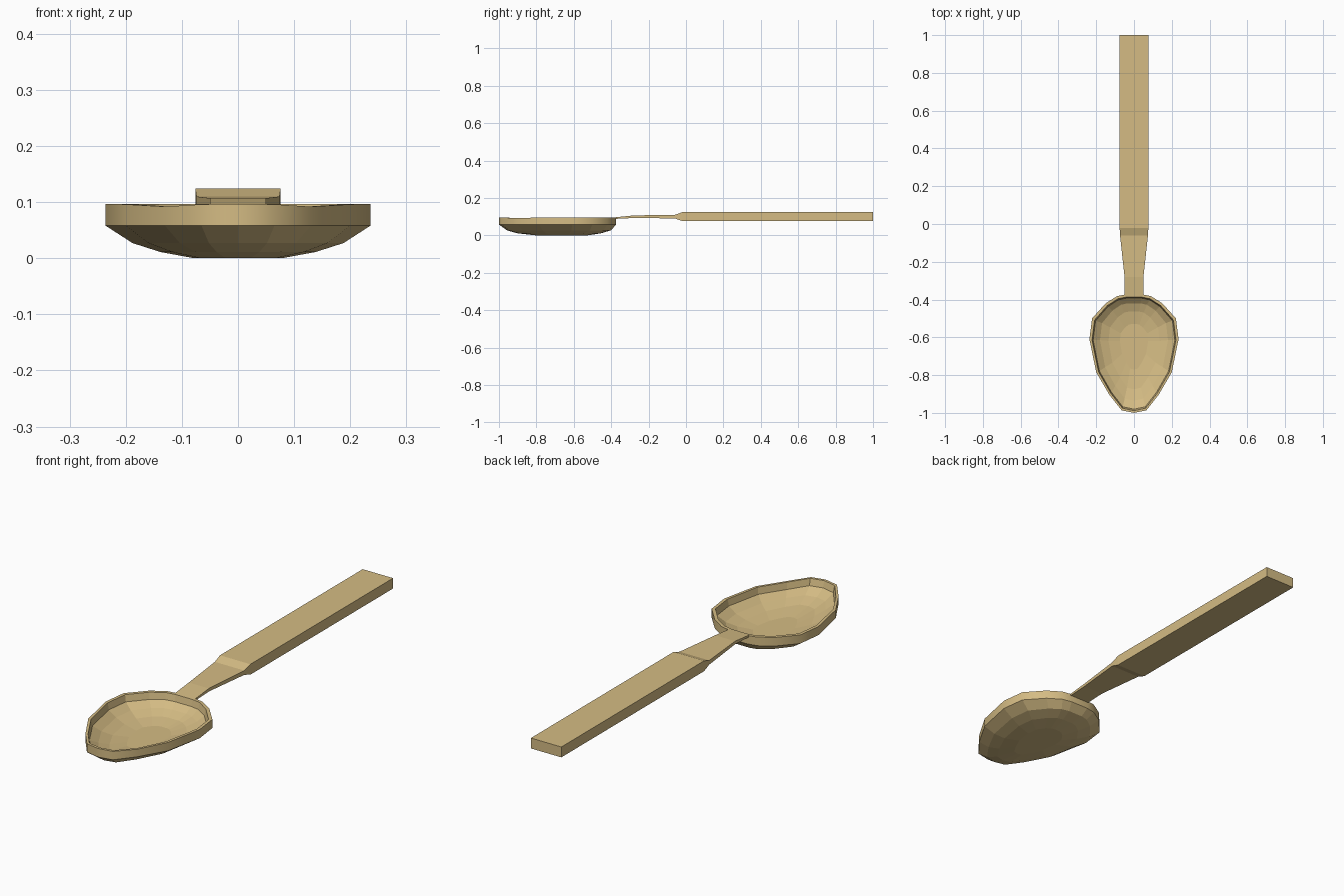
import bpy, bmesh

if "Cube" in bpy.data.objects:
    bpy.data.objects.remove(bpy.data.objects["Cube"])

wood = bpy.data.materials.new("pale_wood")
wood.diffuse_color = (0.66, 0.50, 0.23, 1)
wood.use_nodes = True
wood.node_tree.nodes["Principled BSDF"].inputs["Base Color"].default_value = wood.diffuse_color


def loft(name, rings, smooth_band=None):
    """Skin a list of equal-length closed rings and cap both ends."""
    bm = bmesh.new()
    loops = [[bm.verts.new(p) for p in ring] for ring in rings]
    n = len(loops[0])
    for k, (a, b) in enumerate(zip(loops, loops[1:])):
        for i in range(n):
            j = (i + 1) % n
            f = bm.faces.new((a[i], a[j], b[j], b[i]))
            f.smooth = k == smooth_band
    bm.faces.new(loops[0])
    bm.faces.new(loops[-1])
    bmesh.ops.recalc_face_normals(bm, faces=bm.faces[:])
    me = bpy.data.meshes.new(name)
    bm.to_mesh(me)
    bm.free()
    me.materials.append(wood)
    ob = bpy.data.objects.new(name, me)
    bpy.context.collection.objects.link(ob)
    return ob


# Bowl: half outline of the rim (x, y, rim height), mirrored to a closed egg shape
half = [(0.065, -0.987, 0.096), (0.13, -0.905, 0.092), (0.2, -0.785, 0.096),
        (0.236, -0.61, 0.097), (0.222, -0.5, 0.097), (0.15, -0.42, 0.097),
        (0.09, -0.382, 0.097), (0.045, -0.373, 0.096)]
outline = [(0, -1.0, 0.097)] + half + [(-x, y, z) for x, y, z in reversed(half)]


def bowl_ring(half_width, y_front, y_back, z=None, drop=0.0):
    """Rim outline refitted to a given width and y range."""
    sx = half_width / 0.236
    sy = (y_back - y_front) / 0.627
    return [(x * sx, y_front + (y + 1.0) * sy, rz - drop if z is None else z)
            for x, y, rz in outline]


# Underside, wall, rim and hollow, from outer floor to inner floor
loft("spoon_bowl", [
    bowl_ring(0.078, -0.80, -0.53, 0.0),
    bowl_ring(0.138, -0.90, -0.455, 0.011),
    bowl_ring(0.188, -0.957, -0.402, 0.027),
    bowl_ring(0.236, -1.0, -0.373, 0.058),
    bowl_ring(0.236, -1.0, -0.373),
    bowl_ring(0.222, -0.988, -0.387),
    bowl_ring(0.216, -0.98, -0.393, drop=0.03),
    bowl_ring(0.18, -0.935, -0.42, 0.042),
    bowl_ring(0.135, -0.875, -0.463, 0.025),
    bowl_ring(0.075, -0.77, -0.53, 0.013),
], smooth_band=3)

# Handle and tapering neck: (y, half width, bottom, top)
sections = [(1.0, 0.076, 0.077, 0.124), (-0.02, 0.076, 0.077, 0.124),
            (-0.06, 0.074, 0.091, 0.110), (-0.28, 0.05, 0.093, 0.107),
            (-0.385, 0.05, 0.088, 0.096)]
loft("spoon_handle", [[(-w, y, lo), (w, y, lo), (w, y, hi), (-w, y, hi)]
                      for y, w, lo, hi in sections])
